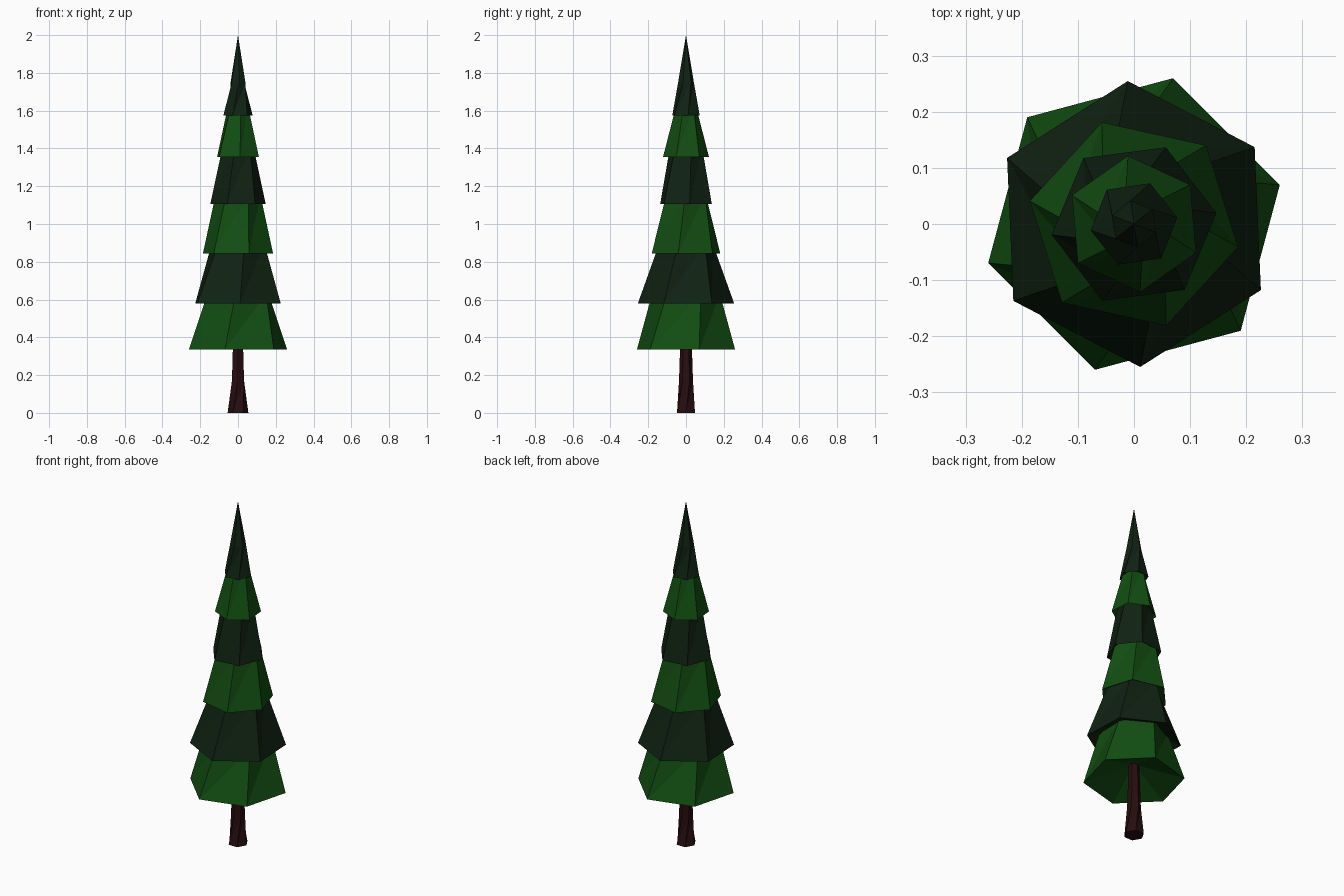
import bpy
import bmesh
from math import cos, sin, radians

old = bpy.data.objects.get("Cube")
if old:
    bpy.data.objects.remove(old, do_unlink=True)


def make_material(name, rgb):
    mat = bpy.data.materials.new(name)
    mat.use_nodes = True
    color = (*rgb, 1.0)
    mat.diffuse_color = color
    bsdf = next(n for n in mat.node_tree.nodes if n.type == 'BSDF_PRINCIPLED')
    bsdf.inputs["Base Color"].default_value = color
    return mat


light_green = make_material("light green", (0.006, 0.075, 0.006))
dark_green = make_material("dark green", (0.005, 0.016, 0.006))
bark_brown = make_material("bark brown", (0.02, 0.004, 0.005))


def loft(name, mat, rings, hollow=0.0, apex=None, sides=6):
    """Join rings of (height, radius, turn); the base may be pushed up into a hollow."""
    bm = bmesh.new()
    loops = []
    for z, r, turn in rings:
        angles = [radians(turn + 360 * k / sides) for k in range(sides)]
        loops.append([bm.verts.new((r * cos(a), r * sin(a), z)) for a in angles])
    for low, high in zip(loops, loops[1:]):
        for k in range(sides):
            n = (k + 1) % sides
            bm.faces.new((low[k], low[n], high[n]))
            bm.faces.new((low[k], high[n], high[k]))
    base = bm.verts.new((0, 0, rings[0][0] + hollow))
    tip = bm.verts.new((0, 0, apex or rings[-1][0]))
    for k in range(sides):
        n = (k + 1) % sides
        bm.faces.new((loops[0][n], loops[0][k], base))
        bm.faces.new((loops[-1][k], loops[-1][n], tip))
    mesh = bpy.data.meshes.new(name)
    bm.to_mesh(mesh)
    bm.free()
    mesh.materials.append(mat)
    obj = bpy.data.objects.new(name, mesh)
    bpy.context.collection.objects.link(obj)
    return obj


# Trunk, flared at the foot
loft("trunk", bark_brown, [(0, 0.055, 0), (0.17, 0.037, 30), (0.48, 0.027, 30)])

# Branch tiers: rim height, rim radius, rim turn, radius where the next tier begins
tiers = [
    (0.335, 0.269, 15, 0.195),
    (0.58, 0.255, 32.5, 0.163),
    (0.845, 0.19, 47.5, 0.13),
    (1.105, 0.148, 7.5, 0.097),
    (1.355, 0.122, 35, 0.067),
]
ends = [t[0] for t in tiers[1:]] + [1.575]
for i, ((z, r, turn, top_r), end) in enumerate(zip(tiers, ends)):
    # Carry each tier on a little so that it tucks inside the one above
    grow = 1 + 0.05 / (end - z)
    loft(f"branch_tier_{i + 1}", dark_green if i % 2 else light_green,
         [(z, r, turn), (z + (end - z) * grow, r + (top_r - r) * grow, turn + 9 * grow)],
         hollow=0.1)

# Pointed crown
loft("crown", dark_green, [(1.575, 0.078, 8.5), (1.75, 0.042, 38.5)], hollow=0.04, apex=2.0)
